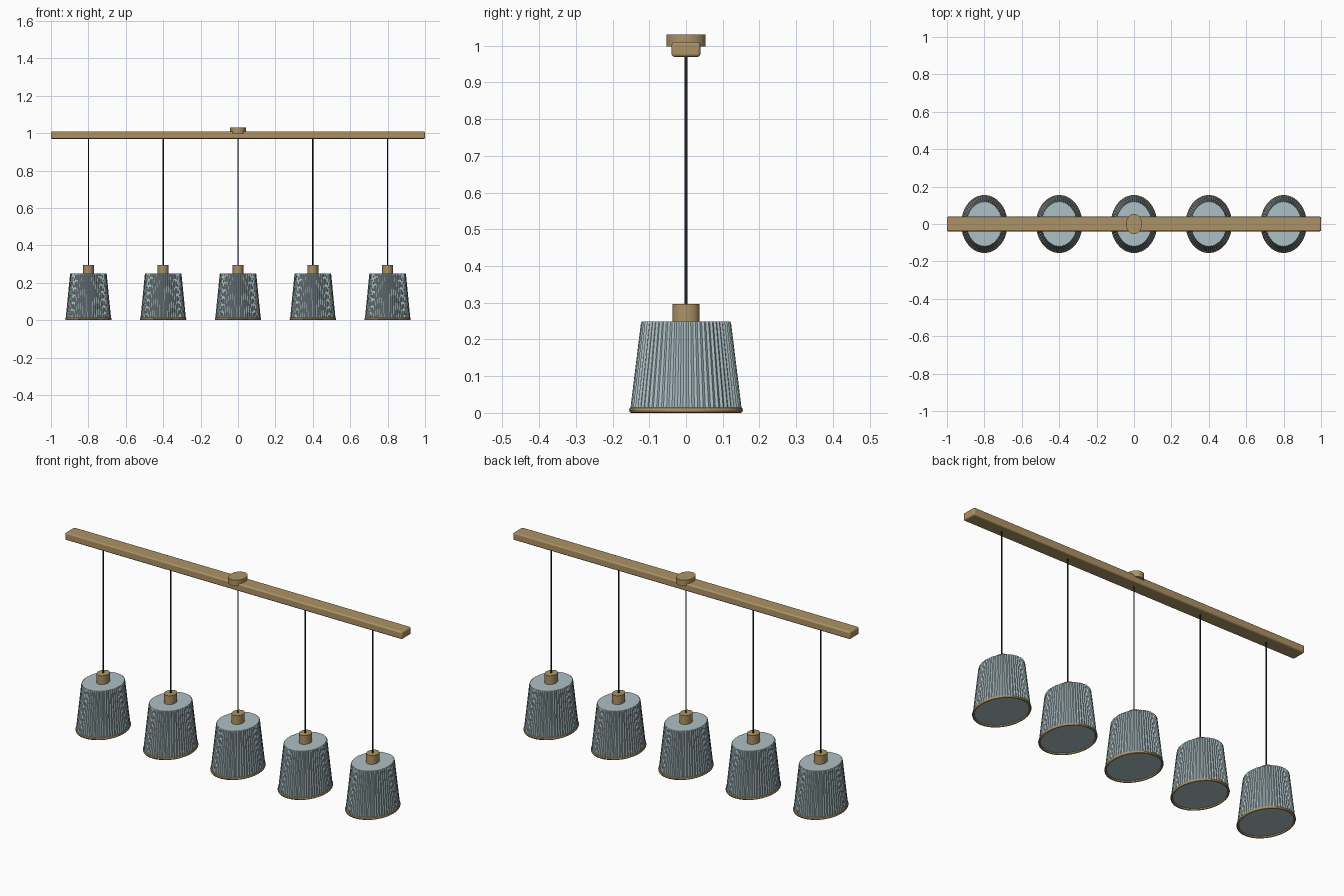
import bpy, bmesh, math

if "Cube" in bpy.data.objects:
    bpy.data.objects.remove(bpy.data.objects["Cube"])

SQUASH = 0.8   # every round part is narrower in x than in y


def material(name, rgb):
    m = bpy.data.materials.new(name)
    m.diffuse_color = (*rgb, 1)
    m.use_nodes = True
    m.node_tree.nodes["Principled BSDF"].inputs["Base Color"].default_value = m.diffuse_color
    return m


brass = material("brass", (0.42, 0.29, 0.13))
fabric = material("fabric", (0.42, 0.53, 0.56))
black = material("black", (0.012, 0.014, 0.018))


def lathe(name, x, profile, mat, sides=48, pleat=0.0, closed=False):
    """Revolve (radius, z) points around z; pleat pulls in every second column."""
    bm = bmesh.new()
    rings = []
    for r, z in profile:
        ring = []
        for i in range(sides):
            a = 2 * math.pi * i / sides
            rr = r - (pleat if i % 2 else 0)
            ring.append(bm.verts.new((rr * SQUASH * math.cos(a), rr * math.sin(a), z)))
        rings.append(ring)
    pairs = list(zip(rings, rings[1:]))
    if closed:
        pairs.append((rings[-1], rings[0]))
    else:
        bm.faces.new(rings[0])
        bm.faces.new(rings[-1])
    for lo, hi in pairs:
        for i in range(sides):
            j = (i + 1) % sides
            bm.faces.new((lo[i], lo[j], hi[j], hi[i]))
    bmesh.ops.recalc_face_normals(bm, faces=bm.faces)
    me = bpy.data.meshes.new(name)
    bm.to_mesh(me)
    bm.free()
    me.materials.append(mat)
    ob = bpy.data.objects.new(name, me)
    bpy.context.collection.objects.link(ob)
    ob.location.x = x
    if not pleat:
        bpy.context.view_layer.objects.active = ob
        ob.select_set(True)
        bpy.ops.object.shade_smooth_by_angle(angle=math.radians(30))
        ob.select_set(False)
    return ob


# Ceiling bar with softened edges
bpy.ops.mesh.primitive_cube_add(size=1, location=(0, 0, 0.99))
bar = bpy.context.object
bar.name = "ceiling_bar"
bar.scale = (2, 0.078, 0.04)
bpy.ops.object.transform_apply(location=False, rotation=False, scale=True)
bar.data.materials.append(brass)
bevel = bar.modifiers.new("soft_edges", "BEVEL")
bevel.width = 0.007
bevel.segments = 3
bpy.ops.object.shade_smooth_by_angle(angle=math.radians(30))
bar.select_set(False)

# Ceiling canopy
lathe("canopy", 0, [(0.053, 0.998), (0.053, 1.03)], brass)

# Five pendants
for k in range(5):
    x = -0.8 + 0.4 * k
    n = k + 1
    lathe(f"cord_{n}", x, [(0.004, 0.29), (0.004, 0.975)], black, 12)
    lathe(f"socket_{n}", x, [(0.037, 0.245), (0.037, 0.296)], brass, 32)
    # pleated shade, closed at top and bottom
    lathe(f"shade_{n}", x, [(0.152, 0.008), (0.123, 0.243), (0.121, 0.249)],
          fabric, 120, 0.004)
    # rounded brass rim around the lower edge
    rim = [(0.149 + 0.006 * math.cos(t * math.pi / 4),
            0.0075 + 0.0075 * math.sin(t * math.pi / 4)) for t in range(8)]
    lathe(f"rim_{n}", x, rim, brass, 64, closed=True)
